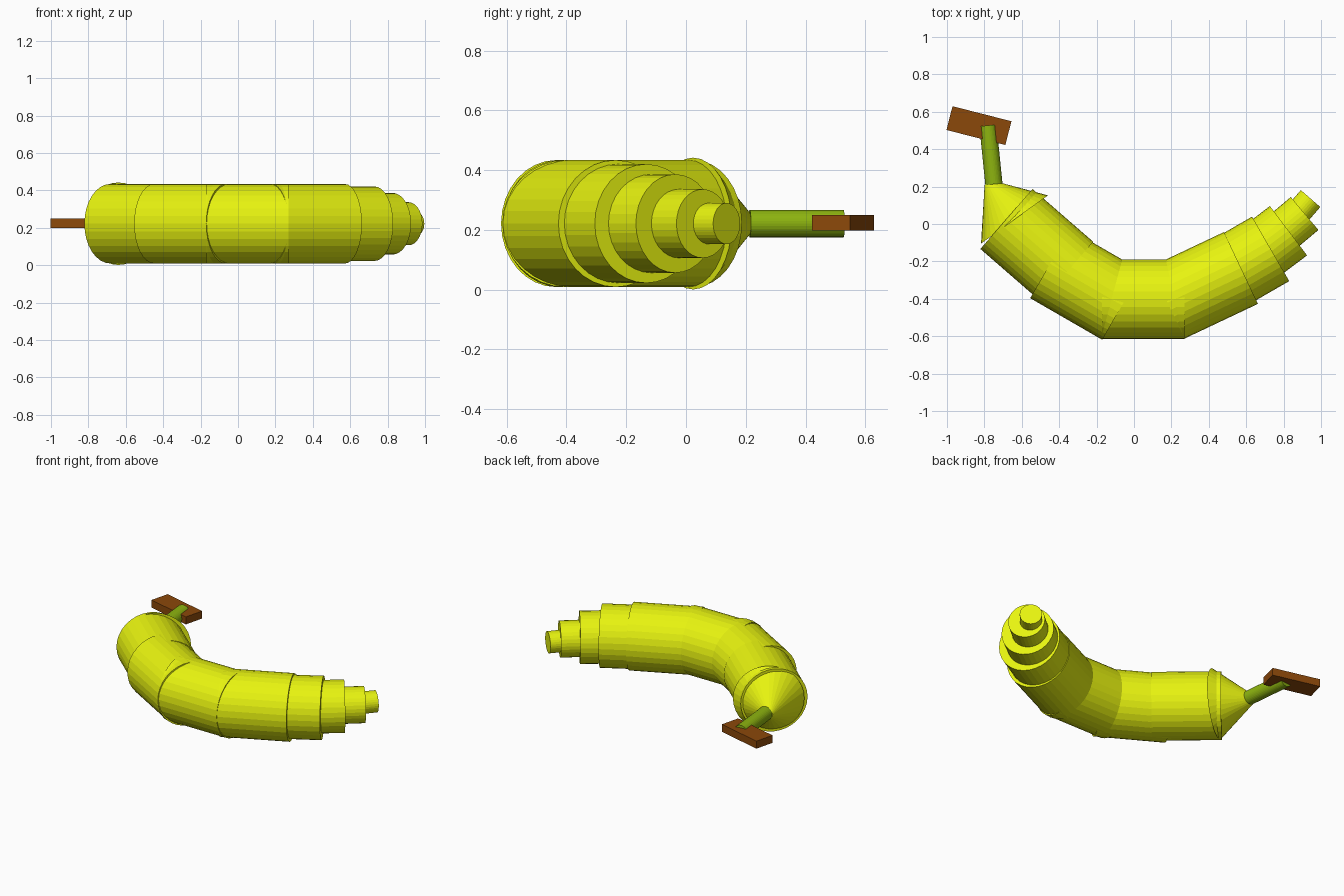
import bpy, math
from mathutils import Vector

if "Cube" in bpy.data.objects:
    bpy.data.objects.remove(bpy.data.objects["Cube"])

Z = 0.2215  # height of the common axis plane


def material(name, rgb):
    m = bpy.data.materials.new(name)
    m.diffuse_color = (*rgb, 1)
    m.use_nodes = True
    m.node_tree.nodes["Principled BSDF"].inputs["Base Color"].default_value = m.diffuse_color
    return m


YELLOW = material("yellow_peel", (0.80, 0.90, 0.005))
GREEN = material("green_stem", (0.27, 0.46, 0.005))
BROWN = material("brown_end", (0.26, 0.065, 0.003))


def tube(name, start, end, r1, r2=None, mat=YELLOW):
    """Flat-faced cylinder or tapered cone between two points in plan."""
    a, b = Vector((*start, Z)), Vector((*end, Z))
    d = b - a
    bpy.ops.mesh.primitive_cone_add(vertices=32, radius1=r1,
                                    radius2=r1 if r2 is None else r2,
                                    depth=d.length, location=(a + b) / 2)
    o = bpy.context.object
    # lay the axis down, then turn it in plan
    o.rotation_euler = (0, math.pi / 2, math.atan2(d.y, d.x))
    o.name = name
    o.data.materials.append(mat)
    return o


def capped(name, end, angle, length, r):
    """Cylinder given by its outer end, plan direction and length."""
    t = math.radians(angle)
    start = (end[0] - length * math.cos(t), end[1] - length * math.sin(t))
    return tube(name, start, end, r)


# Main curved body
R = 0.2125
tube("body_middle", (-0.17, -0.4025), (0.27, -0.4025), R)
capped("body_left", (-0.449, -0.2125), 150, 0.445, R)
capped("body_left_end", (-0.682, 0.027), 139, 0.43, R)
capped("body_right", (0.572, -0.235), 25.3, 0.434, R)

# Stepped tip, shrinking towards the right end
for i, (end, angle, length, r) in enumerate([
        ((0.7305, -0.133), 30, 0.25, 0.199),
        ((0.826, -0.036), 37, 0.20, 0.165),
        ((0.912, 0.056), 40, 0.20, 0.115),
        ((0.944, 0.136), 49, 0.16, 0.069)]):
    capped(f"tip_step_{i + 1}", end, angle, length, r)

# Neck cone and stem
tube("neck_cone", (-0.639, 0.024), (-0.781, 0.221), 0.2205, 0.022)
tube("stem", (-0.749, 0.213), (-0.781, 0.527), 0.046, mat=GREEN)

# Brown block at the end of the stem
bpy.ops.mesh.primitive_cube_add(size=1, location=(-0.829, 0.526, 0.224),
                                rotation=(0, 0, math.radians(-14.3)))
block = bpy.context.object
block.name = "stem_end_block"
block.scale = (0.325, 0.131, 0.051)
block.data.materials.append(BROWN)
